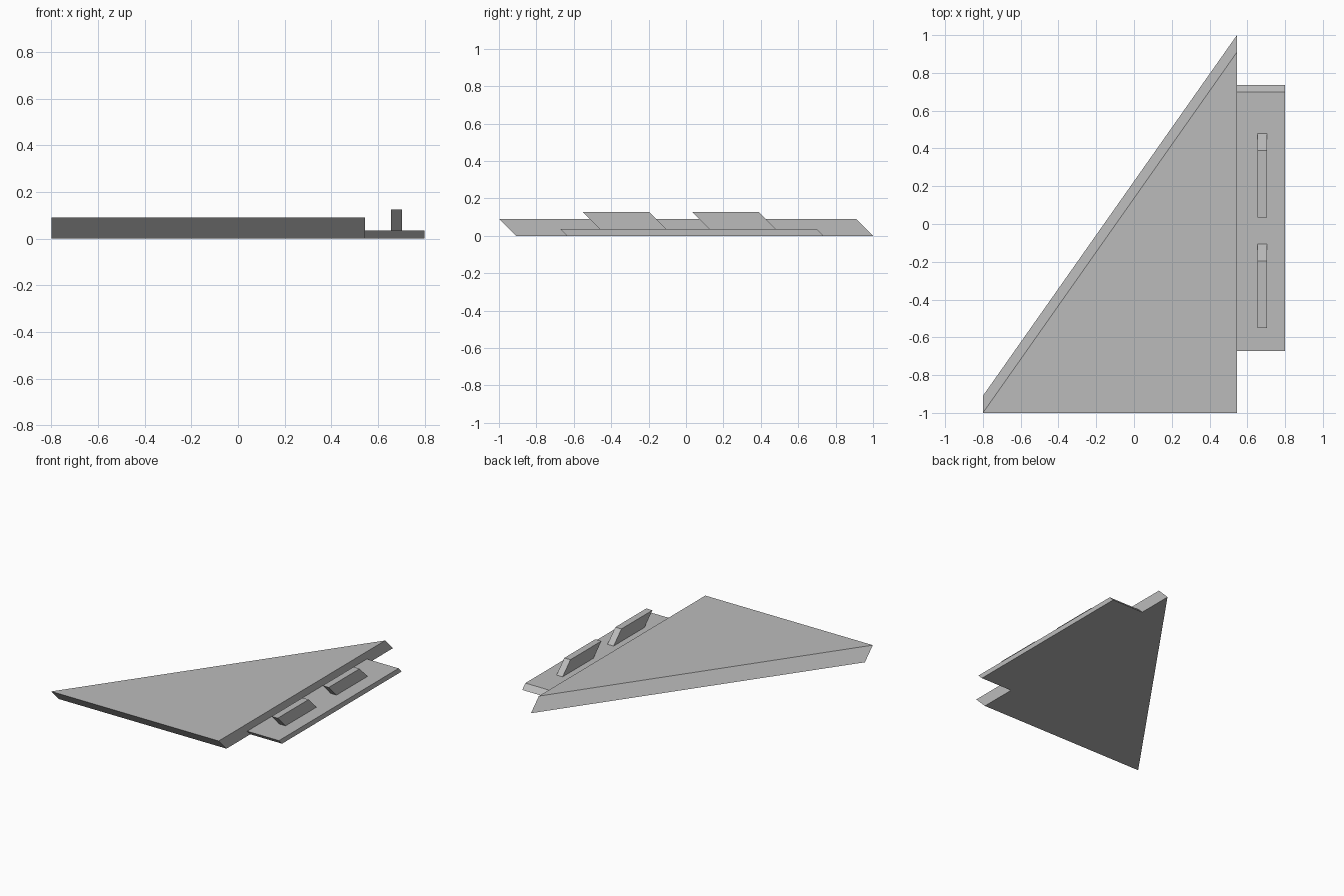
import bpy
import bmesh

if "Cube" in bpy.data.objects:
    bpy.data.objects.remove(bpy.data.objects["Cube"], do_unlink=True)

# One plain grey for the whole model
grey = bpy.data.materials.new("plain_grey")
grey.use_nodes = True
colour = (0.5, 0.5, 0.5, 1)
grey.diffuse_color = colour
grey.node_tree.nodes["Principled BSDF"].inputs["Base Color"].default_value = colour


def sheared_prism(name, outline, bottom, top):
    """Extrude a flat outline upward, leaning forward at 45 degrees."""
    bm = bmesh.new()
    base = bm.faces.new([bm.verts.new((x, y, bottom)) for x, y in outline])
    raised = bmesh.ops.extrude_face_region(bm, geom=[base], use_keep_orig=True)
    verts = [v for v in raised["geom"] if isinstance(v, bmesh.types.BMVert)]
    height = top - bottom
    bmesh.ops.translate(bm, verts=verts, vec=(0, -height, height))
    bmesh.ops.recalc_face_normals(bm, faces=bm.faces)
    mesh = bpy.data.meshes.new(name)
    bm.to_mesh(mesh)
    bm.free()
    mesh.materials.append(grey)
    obj = bpy.data.objects.new(name, mesh)
    bpy.context.collection.objects.link(obj)
    return obj


def rectangle(x0, x1, y0, y1):
    return [(x0, y0), (x1, y0), (x1, y1), (x0, y1)]


# Large triangular slab
SIDE = 0.545
sheared_prism("triangular_slab", [(-0.8, -0.91), (SIDE, -0.91), (SIDE, 1.0)], 0, 0.09)

# Thin ledge along the straight side
LEDGE = 0.036
sheared_prism("side_ledge", rectangle(SIDE, 0.8, -0.637, 0.736), 0, LEDGE)

# Two raised ribs on the ledge
for name, start in (("front_rib", -0.46), ("back_rib", 0.125)):
    sheared_prism(name, rectangle(0.655, 0.704, start, start + 0.355), LEDGE, 0.126)
